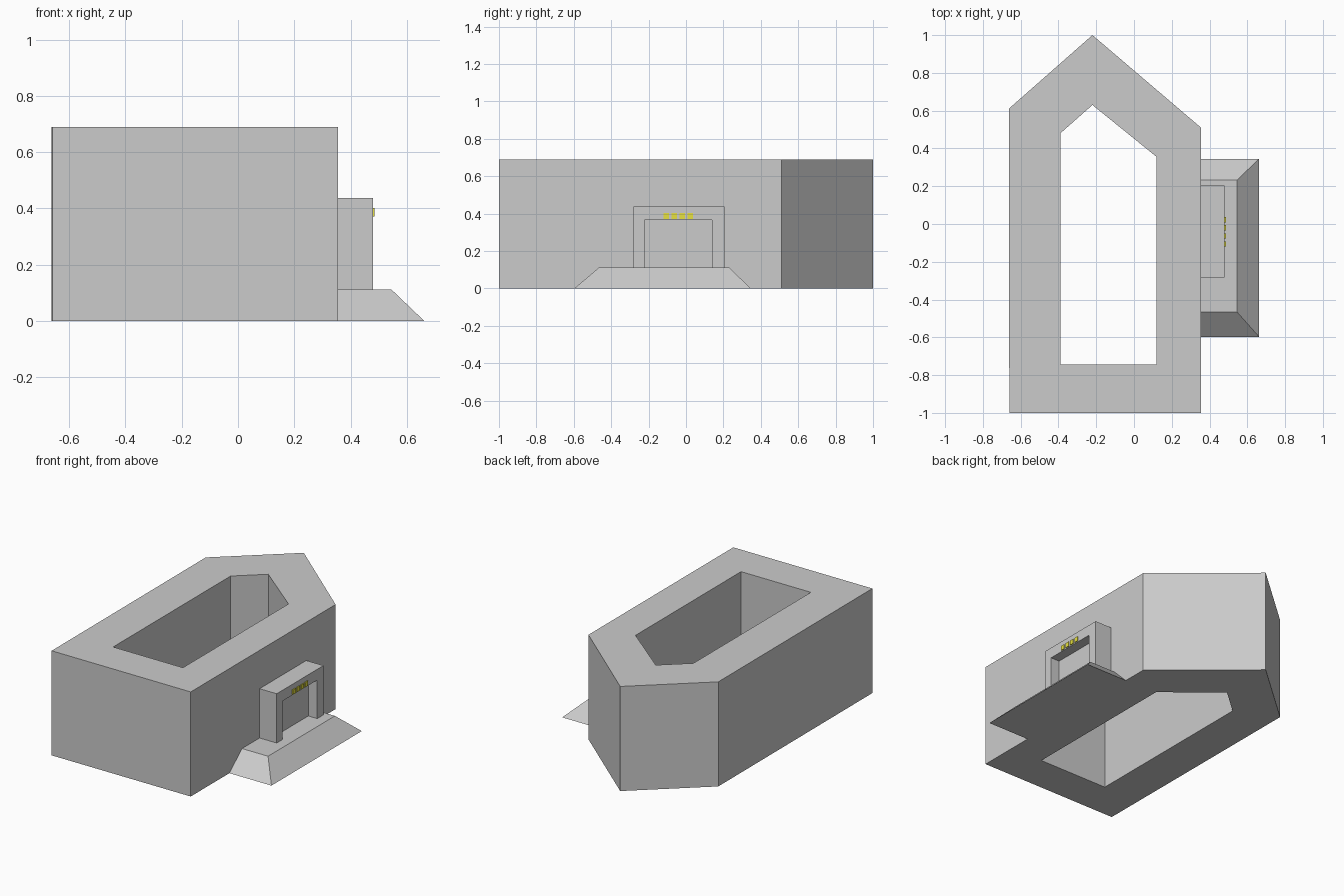
import bpy, bmesh

if "Cube" in bpy.data.objects:
    bpy.data.objects.remove(bpy.data.objects["Cube"])


def make_object(name, bm):
    bmesh.ops.recalc_face_normals(bm, faces=bm.faces)
    mesh = bpy.data.meshes.new(name)
    bm.to_mesh(mesh)
    bm.free()
    obj = bpy.data.objects.new(name, mesh)
    bpy.context.collection.objects.link(obj)
    return obj


def loft(name, loops):
    """Closed solid joining consecutive loops of 3D points, capped at both ends."""
    bm = bmesh.new()
    rings = [[bm.verts.new(p) for p in loop] for loop in loops]
    n = len(rings[0])
    for a, b in zip(rings, rings[1:]):
        for i in range(n):
            j = (i + 1) % n
            bm.faces.new((a[i], a[j], b[j], b[i]))
    bm.faces.new(rings[0])
    bm.faces.new(rings[-1])
    return make_object(name, bm)


def box(name, x, y, z):
    rect = [(x[0], y[0]), (x[1], y[0]), (x[1], y[1]), (x[0], y[1])]
    return loft(name, [[(px, py, h) for px, py in rect] for h in z])


# Building: five-sided ring of wall around an open courtyard
outer = [(-0.66, -1), (0.355, -1), (0.355, 0.51), (-0.22, 1), (-0.663, 0.61)]
inner = [(-0.39, -0.745), (0.12, -0.745), (0.12, 0.355), (-0.22, 0.63), (-0.39, 0.48)]
height = 0.69
bm = bmesh.new()
rings = [[bm.verts.new((x, y, z)) for x, y in plan]
         for plan, z in ((outer, 0), (outer, height), (inner, height), (inner, 0))]
for k in range(4):
    a, b = rings[k], rings[(k + 1) % 4]
    for i in range(5):
        j = (i + 1) % 5
        bm.faces.new((a[i], a[j], b[j], b[i]))
make_object("building", bm)

# Entrance platform with three sloping sides
wall_x = 0.355
loft("entrance_ramp", [
    [(wall_x, -0.597, 0), (0.662, -0.597, 0), (0.662, 0.345, 0), (wall_x, 0.345, 0)],
    [(wall_x, -0.465, 0.112), (0.545, -0.465, 0.112), (0.545, 0.232, 0.112), (wall_x, 0.232, 0.112)],
])

# Door surround: an arch-shaped profile pushed out from the recessed door panel
surround = [(-0.282, 0.112), (-0.282, 0.437), (0.205, 0.437), (0.205, 0.112),
            (0.14, 0.112), (0.14, 0.366), (-0.223, 0.366), (-0.223, 0.112)]
loft("door_surround", [[(x, y, z) for y, z in surround] for x in (wall_x, 0.48)])
box("door_panel", (wall_x, 0.415), (-0.223, 0.14), (0.112, 0.366))

# Plain yellow marker blocks above the door
yellow = bpy.data.materials.new("yellow")
yellow.diffuse_color = (0.8, 0.75, 0.05, 1)
yellow.use_nodes = True
yellow.node_tree.nodes["Principled BSDF"].inputs["Base Color"].default_value = yellow.diffuse_color
for i in range(4):
    y = -0.12 + i * 0.043
    block = box(f"door_marker_{i + 1}", (0.478, 0.486), (y, y + 0.028), (0.371, 0.402))
    block.data.materials.append(yellow)
